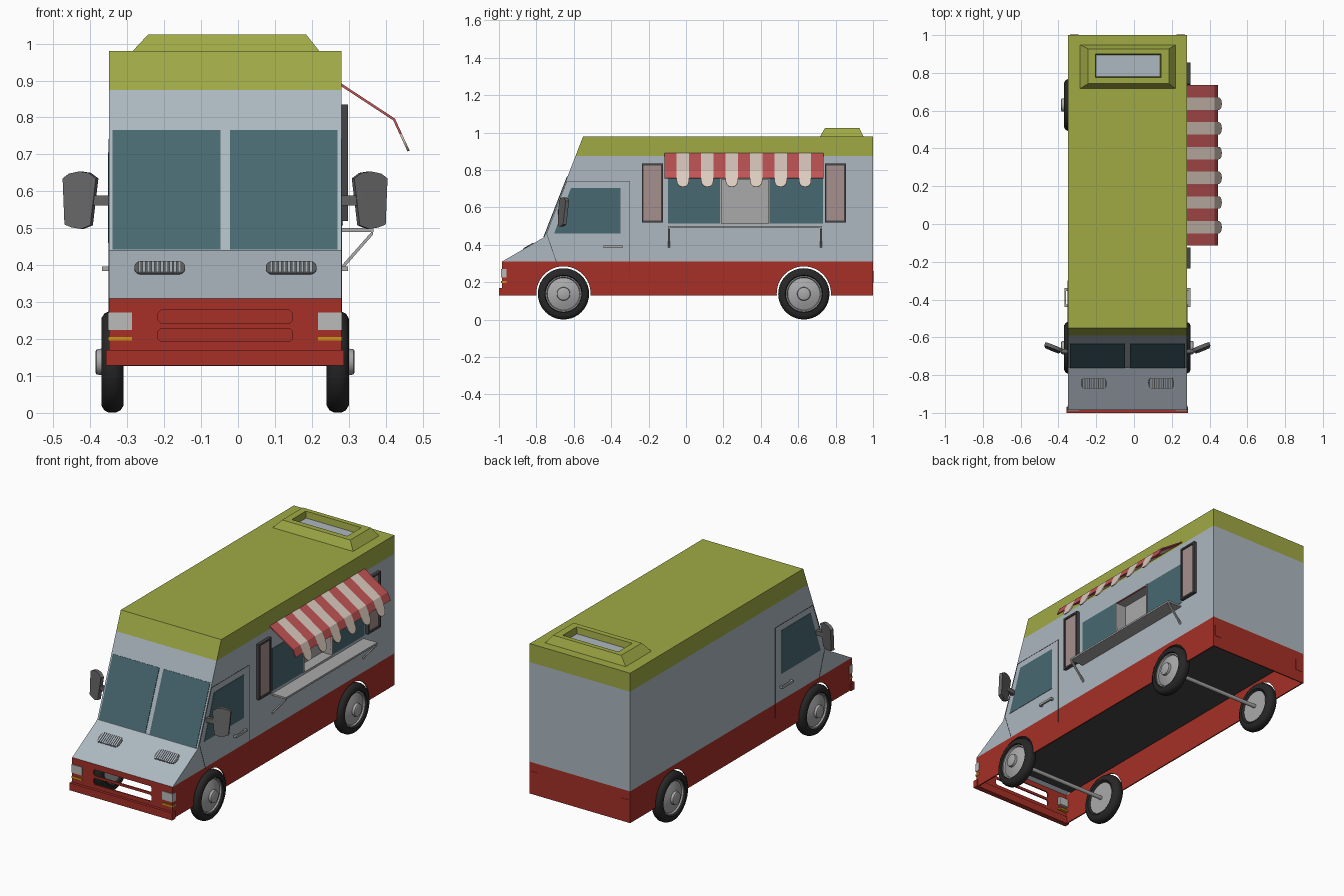
import bpy, bmesh, math
from mathutils import Vector

if "Cube" in bpy.data.objects:
    bpy.data.objects.remove(bpy.data.objects["Cube"])

C, HW = -0.035, 0.315            # centre plane and half width of the body
L, R = C - HW, C + HW


def mat(name, r, g, b):
    m = bpy.data.materials.new(name)
    m.diffuse_color = (r, g, b, 1)
    m.use_nodes = True
    m.node_tree.nodes["Principled BSDF"].inputs["Base Color"].default_value = m.diffuse_color
    return m


RED = mat("red_paint", 0.38, 0.03, 0.02)
BLUE = mat("pale_grey_paint", 0.42, 0.48, 0.53)
GREEN = mat("green_paint", 0.35, 0.40, 0.06)
GLASS = mat("glass", 0.065, 0.14, 0.165)
STRIPE = mat("awning_red", 0.53, 0.09, 0.09)
CREAM = mat("awning_cream", 0.72, 0.6, 0.52)
PINK = mat("shutter_panel", 0.38, 0.28, 0.27)
DARK = mat("dark_trim", 0.06, 0.06, 0.065)
MIRROR = mat("mirror_grey", 0.13, 0.13, 0.13)
TYRE = mat("tyre_rubber", 0.02, 0.02, 0.02)
METAL = mat("metal", 0.4, 0.4, 0.4)
LAMP = mat("lamp", 0.5, 0.5, 0.5)
AMBER = mat("amber", 0.6, 0.3, 0.01)


def finish(name, bm, m=None):
    bmesh.ops.recalc_face_normals(bm, faces=bm.faces)
    me = bpy.data.meshes.new(name)
    bm.to_mesh(me)
    bm.free()
    ob = bpy.data.objects.new(name, me)
    bpy.context.collection.objects.link(ob)
    if m:
        me.materials.append(m)
    return ob


def add_prism(bm, pts, vec):
    a = [bm.verts.new(p) for p in pts]
    b = [bm.verts.new(Vector(p) + Vector(vec)) for p in pts]
    n = len(a)
    bm.faces.new(a)
    bm.faces.new(b[::-1])
    for i in range(n):
        bm.faces.new((a[i], b[i], b[(i + 1) % n], a[(i + 1) % n]))


def prisms(name, items, m=None):
    bm = bmesh.new()
    for pts, vec in items:
        add_prism(bm, pts, vec)
    return finish(name, bm, m)


def box(x0, x1, y0, y1, z0, z1):
    return [(x0, y0, z0), (x1, y0, z0), (x1, y1, z0), (x0, y1, z0)], (0, 0, z1 - z0)


def circle(x, y, z, r, n=32):
    return [(x, y + r * math.cos(2 * math.pi * i / n), z + r * math.sin(2 * math.pi * i / n)) for i in range(n)]


def side_x(x, s):
    return C + s * (x - C)


# body shell: side profile, open underneath, split into colour bands
prof = [(-0.985, 0.13), (1, 0.13), (1, 0.98), (-0.55, 0.98), (-0.76, 0.44), (-0.985, 0.31)]
bm = bmesh.new()
add_prism(bm, [(L, y, z) for y, z in prof], (2 * HW, 0, 0))
bm.normal_update()
bottom = [f for f in bm.faces if f.calc_center_median().z < 0.131]
bmesh.ops.delete(bm, geom=bottom, context='FACES')
for z in (0.31, 0.875):
    bmesh.ops.bisect_plane(bm, geom=bm.verts[:] + bm.edges[:] + bm.faces[:], plane_co=(0, 0, z), plane_no=(0, 0, 1), dist=1e-5)
for f in bm.faces:
    z = f.calc_center_median().z
    f.material_index = 0 if z < 0.31 else 1 if z < 0.875 else 2
body = finish("body_shell", bm, RED)
body.data.materials.append(BLUE)
body.data.materials.append(GREEN)
sol = body.modifiers.new("wall", 'SOLIDIFY')
sol.thickness, sol.offset, sol.use_even_offset = 0.007, -1, True

# cutters: wheel arches, grille slots, serving hatch
cuts = [(circle(-1, y, 0.14, 0.145, 48), (2, 0, 0)) for y in (-0.655, 0.63)]
for z0, z1 in ((0.193, 0.229), (0.243, 0.278)):
    a, b, e = -0.217, 0.148, 0.008
    slot = [(a + e, z0), (b - e, z0), (b, z0 + e), (b, z1 - e), (b - e, z1), (a + e, z1), (a, z1 - e), (a, z0 + e)]
    cuts.append(([(x, -1.05, z) for x, z in slot], (0, 0.12, 0)))
cuts.append(box(0.25, 0.32, 0.19, 0.44, 0.515, 0.75))
cutter = prisms("opening_cutter", cuts)
cutter.hide_render = True
cutter.hide_viewport = True
bo = body.modifiers.new("openings", 'BOOLEAN')
bo.object, bo.operation, bo.solver = cutter, 'DIFFERENCE', 'EXACT'

prisms("floor", [box(L + 0.015, R - 0.015, -0.93, 0.99, 0.298, 0.304)], DARK)
prisms("bumper", [box(L - 0.007, R + 0.007, -1, -0.97, 0.128, 0.17)], RED)

# windscreen panes on the sloped front
ys = lambda z: -0.76 + (z - 0.44) * 0.389
prisms("windscreen", [([(x0, ys(0.442), 0.442), (x1, ys(0.442), 0.442), (x1, ys(0.765), 0.765), (x0, ys(0.765), 0.765)],
                       (0, -0.003, 0.001)) for x0, x1 in ((-0.34, -0.048), (-0.022, 0.27))], GLASS)

# bonnet vents: capsule plates with ribs
yh = lambda z: -0.985 + (z - 0.31) * 0.225 / 0.13
plates, ribs = [], []
for cx in (C - 0.177, C + 0.179):
    pts = []
    for i in range(20):
        t = 2 * math.pi * i / 20 + math.pi / 20
        z = 0.392 + 0.017 * math.sin(t)
        pts.append((cx + math.copysign(0.052, math.cos(t)) + 0.017 * math.cos(t), yh(z), z))
    plates.append((pts, (0, -0.001, 0.002)))
    for i in range(10):
        x = cx - 0.054 + i * 0.012
        ribs.append(([(x - 0.004, yh(z), z) for z in (0.377, 0.407)] + [(x + 0.004, yh(z), z) for z in (0.407, 0.377)], (0, -0.002, 0.004)))
prisms("bonnet_vents", plates, MIRROR)
prisms("bonnet_vent_ribs", ribs, BLUE)

# parts mirrored left and right
lamps, ambers, tails, windows, handles, heads, arms, seams = ([] for _ in range(8))
door = [(-0.3, 0.23), (-0.3, 0.74), (-0.637, 0.74), (-0.745, 0.46), (-0.69, 0.3)]
for s in (1, -1):
    xs = sorted((side_x(0.217, s), side_x(R + 0.002, s)))
    lamps.append(box(*xs, -0.989, -0.96, 0.225, 0.272))
    ambers.append(box(*xs, -0.989, -0.96, 0.196, 0.206))
    xt = sorted((side_x(0.225, s), side_x(0.27, s)))
    tails.append(box(*xt, 0.99, 1.0, 0.195, 0.26))
    xw = side_x(R, s)
    windows.append(([(xw, y, z) for y, z in ((-0.705, 0.46), (-0.35, 0.46), (-0.35, 0.705), (-0.615, 0.705))], (s * 0.002, 0, 0)))
    xh = sorted((side_x(R + 0.009, s), side_x(R + 0.018, s)))
    handles.append(box(*xh, -0.44, -0.34, 0.384, 0.396))
    xh = sorted((side_x(R, s), side_x(R + 0.01, s)))
    handles += [box(*xh, y, y + 0.014, 0.384, 0.396) for y in (-0.44, -0.354)]
    for (y0, z0), (y1, z1) in zip(door, door[1:]):
        d = Vector((y1 - y0, z1 - z0)).normalized() * 0.0015
        seams.append(([(xw, y0 - d.y, z0 + d.x), (xw, y1 - d.y, z1 + d.x), (xw, y1 + d.y, z1 - d.x), (xw, y0 + d.y, z0 - d.x)], (s * 0.001, 0, 0)))
    shape = [(0.315, 0.635), (0.335, 0.65), (0.36, 0.654), (0.388, 0.648), (0.405, 0.635),
             (0.4, 0.51), (0.38, 0.502), (0.355, 0.498), (0.33, 0.508)]
    heads.append(([(side_x(x, s), -0.685 + 0.4 * (x - 0.315) + 0.1 * (z - 0.575), z) for x, z in shape], (-s * 0.007, 0.018, 0)))
    arms.append(([(side_x(R - 0.005, s), -0.675 + dy, 0.575 + dz) for dy, dz in ((-0.01, -0.013), (0.01, -0.013), (0.01, 0.013), (-0.01, 0.013))], (s * 0.06, 0.008, 0)))
prisms("headlights", lamps, LAMP)
prisms("indicators", ambers, AMBER)
prisms("tail_lights", tails, RED).location.y = 0.002
prisms("door_windows", windows, GLASS)
prisms("door_handles", handles, METAL)
prisms("door_seams", seams, DARK)
prisms("wing_mirrors", heads, MIRROR)
prisms("mirror_arms", arms, MIRROR)

# serving window, recessed hatch and shutters
prisms("serving_glass", [box(R, R + 0.002, a, b, 0.515, 0.755) for a, b in ((-0.095, 0.183), (0.447, 0.732))], GLASS)
prisms("hatch_recess", [box(0.215, 0.22, 0.185, 0.445, 0.51, 0.755),
                        box(0.22, R + 0.004, 0.183, 0.19, 0.51, 0.755), box(0.22, R + 0.004, 0.44, 0.447, 0.51, 0.755),
                        box(0.22, R + 0.004, 0.19, 0.44, 0.508, 0.515), box(0.22, R + 0.004, 0.19, 0.44, 0.75, 0.757)], METAL)
frames, panels = [], []
for a, b in ((-0.236, -0.124), (0.742, 0.856)):
    z0, z1, e = 0.52, 0.835, 0.01
    frames += [box(R, 0.298, a, a + e, z0, z1), box(R, 0.298, b - e, b, z0, z1),
               box(R, 0.298, a + e, b - e, z0, z0 + e), box(R, 0.298, a + e, b - e, z1 - e, z1)]
    panels.append(box(R, 0.29, a + e, b - e, z0 + e, z1 - e))
prisms("shutter_frames", frames, DARK)
prisms("shutter_panels", panels, PINK)

# counter shelf and its diagonal brackets
prisms("counter_shelf", [box(R, 0.367, -0.095, 0.726, 0.49, 0.5)], METAL)
prisms("counter_brackets", [([(R, y, 0.385), (0.365, y, 0.482), (0.365, y, 0.494), (R, y, 0.398)], (0, 0.01, 0)) for y in (-0.095, 0.716)], METAL)

# striped awning with scalloped cream flaps
groups = ([], [])
w = 0.85 / 13
for i in range(13):
    y0, y1 = -0.115 + i * w, -0.115 + (i + 1) * w
    groups[i % 2].append(([(R, y0, 0.892), (R, y1, 0.892), (0.425, y1, 0.797), (0.425, y0, 0.797)], (-0.003, 0, -0.006)))
    if i % 2:
        edge = [((y0 + y1) / 2 + w / 2 * math.cos(k * math.pi / 10), 0.62 + 0.38 * math.sin(k * math.pi / 10)) for k in range(11)]
    else:
        edge = [(y1, 0.47), (y0, 0.47)]
    flap = [(y0, 0), (y1, 0)] + edge
    groups[i % 2].append(([(0.425 + 0.04 * t, y, 0.797 - 0.087 * t) for y, t in flap], (-0.006, 0, -0.002)))
prisms("awning_red_stripes", groups[0], STRIPE)
prisms("awning_cream_stripes", groups[1], CREAM)

# roof vent: stepped rectangular rings around a pale panel
rings = [(-0.285, 0.22, 0.717, 0.948, 0.98), (-0.243, 0.184, 0.743, 0.927, 1.025),
         (-0.205, 0.143, 0.775, 0.9, 1.025), (-0.2, 0.138, 0.78, 0.895, 0.985)]
bm = bmesh.new()
loops = [[bm.verts.new(p) for p in ((a, c, z), (b, c, z), (b, d, z), (a, d, z))] for a, b, c, d, z in rings]
for p, q in zip(loops, loops[1:]):
    for i in range(4):
        j = (i + 1) % 4
        bm.faces.new((p[i], p[j], q[j], q[i]))
bm.faces.new(loops[-1])
finish("roof_vent", bm, GREEN)
prisms("roof_vent_panel", [box(-0.2, 0.138, 0.78, 0.895, 0.984, 0.989)], BLUE)


# wheels: turned profiles of (outward offset, radius)
def lathe(name, profile, x, y, s, m, n=40):
    bm = bmesh.new()
    cols = [[bm.verts.new((x + s * o, y + r * math.cos(2 * math.pi * i / n), 0.138 + r * math.sin(2 * math.pi * i / n))) for i in range(n)] for o, r in profile]
    for p, q in zip(cols, cols[1:]):
        for i in range(n):
            bm.faces.new((p[i], p[(i + 1) % n], q[(i + 1) % n], q[i]))
    bm.faces.new(cols[0])
    bm.faces.new(cols[-1])
    ob = finish(name, bm, m)
    bpy.ops.object.select_all(action='DESELECT')
    ob.select_set(True)
    bpy.context.view_layer.objects.active = ob
    bpy.ops.object.shade_smooth_by_angle(angle=math.radians(35))


tyre = [(-0.02, 0.09), (-0.03, 0.1), (-0.03, 0.118), (-0.022, 0.131), (-0.01, 0.137), (0.01, 0.137),
        (0.022, 0.131), (0.03, 0.118), (0.03, 0.1), (0.02, 0.095), (0.012, 0.094)]
rim = [(-0.022, 0.088), (0.012, 0.096), (0.022, 0.096), (0.022, 0.09), (0.014, 0.086), (0.024, 0.06), (0.03, 0.036), (0.043, 0.034), (0.046, 0.028)]
for y, axle in ((-0.655, "front"), (0.63, "rear")):
    for s, side in ((1, "right"), (-1, "left")):
        lathe(f"{axle}_{side}_tyre", tyre, side_x(0.27, s), y, s, TYRE)
        lathe(f"{axle}_{side}_rim", rim, side_x(0.27, s), y, s, METAL)
    prisms(f"{axle}_axle", [(circle(-0.33, y, 0.138, 0.011, 12), (0.59, 0, 0))], METAL)
